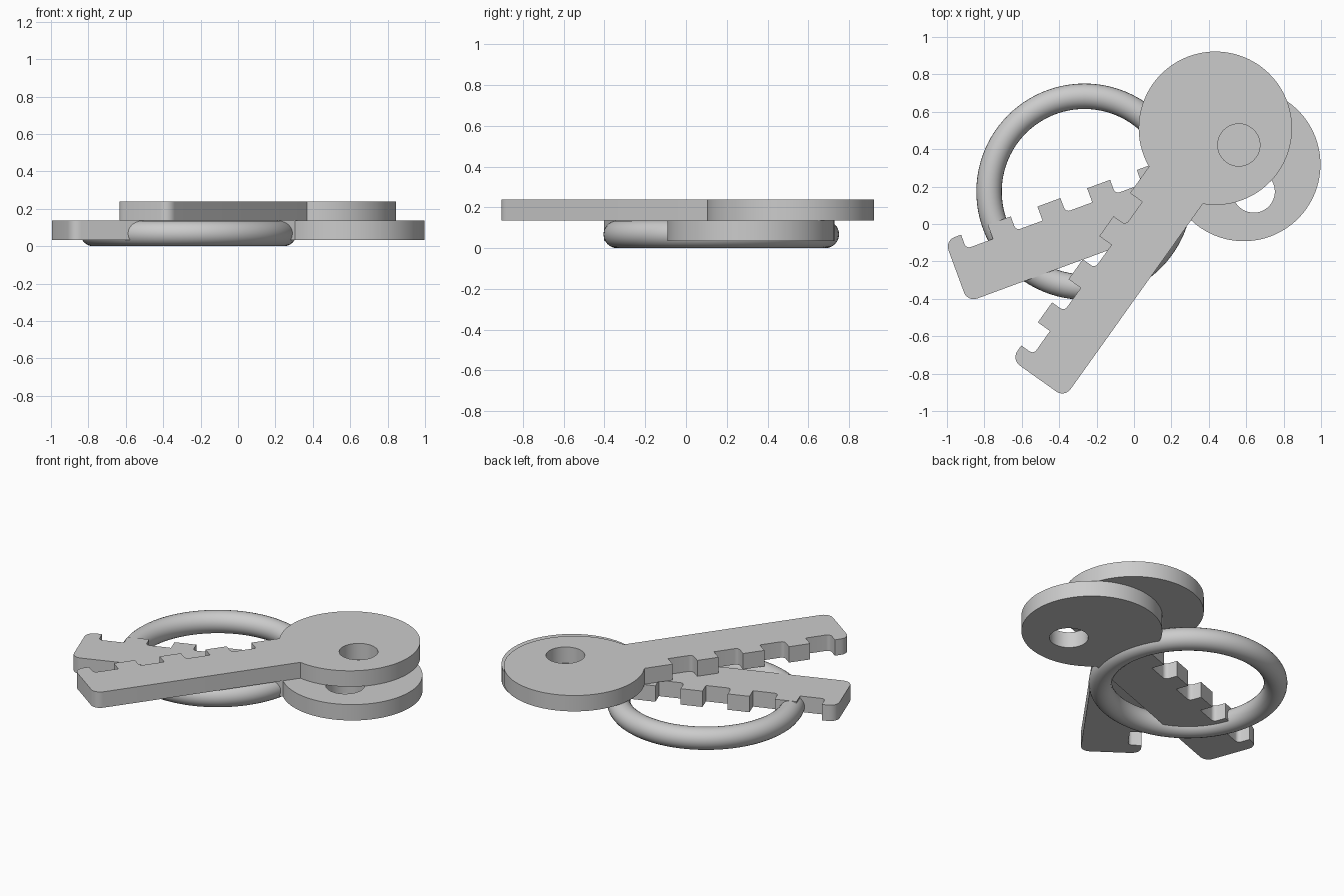
import bpy
import bmesh
from math import asin, cos, sin, pi, radians

cube = bpy.data.objects.get("Cube")
if cube:
    bpy.data.objects.remove(cube, do_unlink=True)

metal = bpy.data.materials.new("plain grey")
metal.use_nodes = True
grey = (0.6, 0.6, 0.6, 1)
metal.diffuse_color = grey
metal.node_tree.nodes["Principled BSDF"].inputs["Base Color"].default_value = grey

HEAD_R, HOLE_R, HOLE_OFFSET = 0.41, 0.113, 0.154
LOW, BASE, TOP, TIP = -0.18, 0.09, 0.17, -1.64
THICK = 0.102


def arc(cx, cy, r, start, end, steps):
    """Points along a circular arc, angles in radians."""
    angles = [start + (end - start) * i / steps for i in range(steps + 1)]
    return [(cx + r * cos(a), cy + r * sin(a)) for a in angles]


def key_outline():
    # round head, open towards the blade
    pts = arc(0, 0, HEAD_R, asin(-LOW / HEAD_R) - pi, pi - asin(TOP / HEAD_R), 72)
    # four notches, each with a rounded corner on the tip side
    fillet = 0.025
    for i in range(4):
        right = -0.547 - 0.283 * i
        left = right - 0.152
        pts += [(right, TOP), (right, BASE)]
        pts += arc(left + fillet, BASE + fillet, fillet, 1.5 * pi, pi, 4)
        pts.append((left, TOP))
    # rounded tip
    r = 0.055
    pts += arc(TIP + r, TOP - r, r, pi / 2, pi, 6)
    pts += arc(TIP + r, LOW + r, r, pi, 1.5 * pi, 6)
    return pts


def finish(obj):
    obj.data.materials.clear()
    obj.data.materials.append(metal)
    bpy.ops.object.select_all(action='DESELECT')
    obj.select_set(True)
    bpy.context.view_layer.objects.active = obj
    bpy.ops.object.shade_smooth_by_angle(angle=radians(30))


def make_key(name, x, y, z, angle):
    # filled outline with a hole, given thickness
    curve = bpy.data.curves.new(name + "_profile", 'CURVE')
    curve.dimensions = '2D'
    curve.fill_mode = 'BOTH'
    curve.extrude = THICK / 2
    for loop in (key_outline(), arc(0, -HOLE_OFFSET, HOLE_R, 0, 2 * pi, 40)[:-1]):
        spline = curve.splines.new('POLY')
        spline.points.add(len(loop) - 1)
        for point, (u, v) in zip(spline.points, loop):
            point.co = (u, v, 0, 1)
        spline.use_cyclic_u = True
    profile = bpy.data.objects.new(name + "_profile", curve)
    bpy.context.collection.objects.link(profile)
    graph = bpy.context.evaluated_depsgraph_get()
    mesh = bpy.data.meshes.new_from_object(profile.evaluated_get(graph))
    bpy.data.objects.remove(profile, do_unlink=True)

    # weld the caps to the walls
    bm = bmesh.new()
    bm.from_mesh(mesh)
    bmesh.ops.remove_doubles(bm, verts=bm.verts, dist=0.0005)
    bmesh.ops.recalc_face_normals(bm, faces=bm.faces)
    bm.to_mesh(mesh)
    bm.free()

    key = bpy.data.objects.new(name, mesh)
    bpy.context.collection.objects.link(key)
    key.location = (x, y, z + THICK / 2)
    key.rotation_euler.z = radians(angle)
    finish(key)


make_key("lower_key", 0.587, 0.318, 0.034, 20.2)
make_key("upper_key", 0.435, 0.512, 0.136, 54.5)

# split ring lying on the ground
bpy.ops.mesh.primitive_torus_add(major_radius=0.51, minor_radius=0.068,
                                 major_segments=96, minor_segments=24,
                                 location=(-0.265, 0.173, 0.068))
ring = bpy.context.object
ring.name = "key_ring"
finish(ring)
